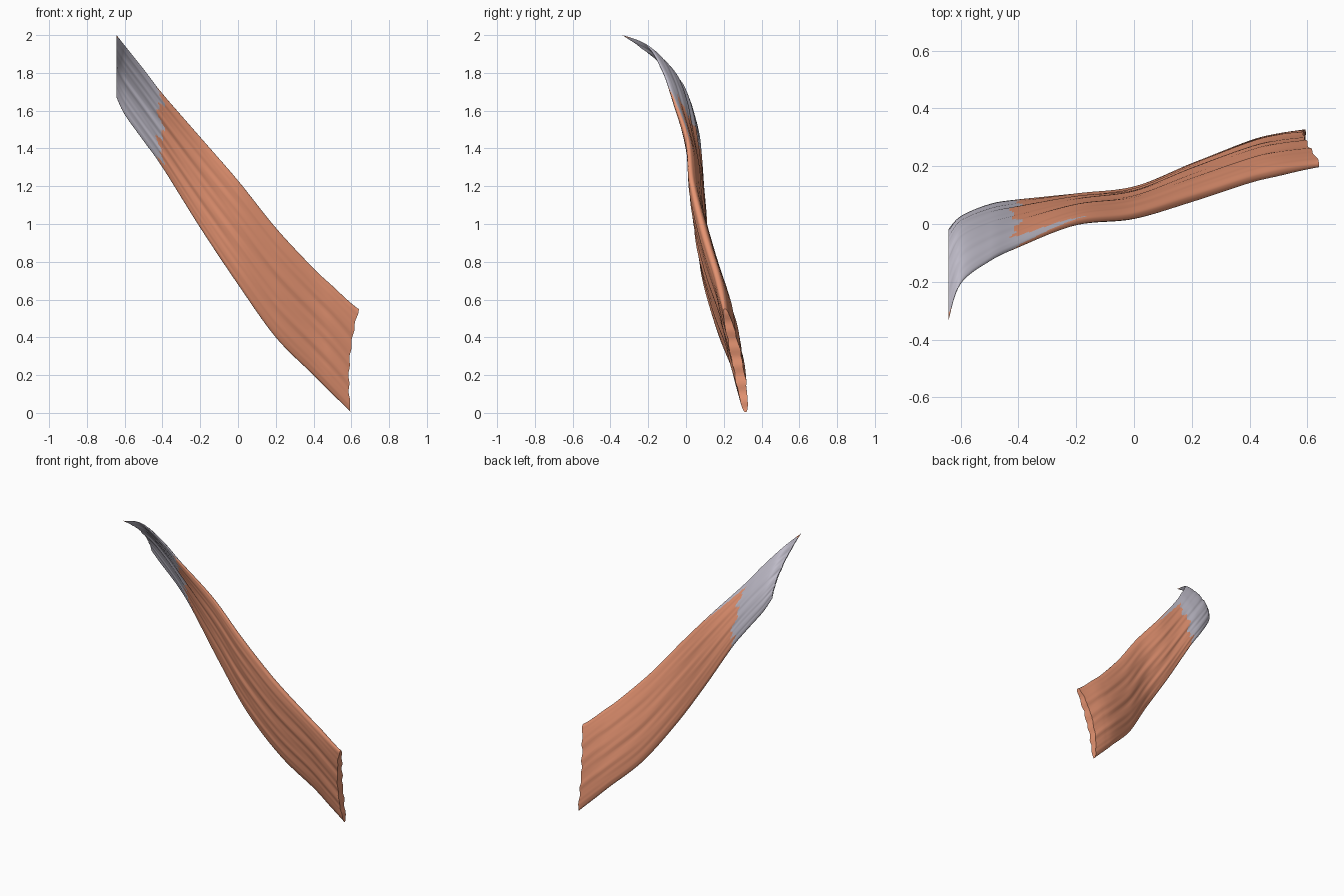
import bpy, bmesh, math

if "Cube" in bpy.data.objects:
    bpy.data.objects.remove(bpy.data.objects["Cube"])

# Slices along x: x, z upper, z lower, y upper, y lower, thickness, backward bow
STATIONS = [
    (-0.643, 2.00, 1.67, -0.335, -0.02, 0.014, 0.06),
    (-0.60, 1.945, 1.58, -0.205, 0.02, 0.035, 0.045),
    (-0.50, 1.82, 1.44, -0.125, 0.06, 0.045, 0.03),
    (-0.40, 1.69, 1.30, -0.075, 0.075, 0.05, 0.02),
    (-0.20, 1.46, 0.98, 0.005, 0.09, 0.055, 0.012),
    (0.00, 1.23, 0.68, 0.03, 0.11, 0.065, 0.01),
    (0.20, 0.98, 0.40, 0.09, 0.19, 0.075, 0.01),
    (0.40, 0.765, 0.20, 0.155, 0.27, 0.075, 0.01),
    (0.50, 0.67, 0.10, 0.18, 0.295, 0.075, 0.01),
    (0.605, 0.55, 0.005, 0.205, 0.315, 0.055, 0.01),
]
N_LEN, N_RING = 140, 112


def station(u):
    """Catmull-Rom interpolation of the slices, u from 0 to 1."""
    f = u * (len(STATIONS) - 1)
    i = min(int(f), len(STATIONS) - 2)
    t = f - i
    a, b, c, d = (STATIONS[max(0, min(len(STATIONS) - 1, i + k))] for k in (-1, 0, 1, 2))
    return [0.5 * (2*q + (r - p)*t + (2*p - 5*q + 4*r - s)*t*t + (3*q - p - 3*r + s)*t**3)
            for p, q, r, s in zip(a, b, c, d)]


def surface(u, a):
    """Point on the strap: u along the fibres, a around the section (0 = upper edge)."""
    x, zu, zl, yu, yl, t, bow = station(u)
    v = (1 - math.cos(a)) / 2
    s = math.sin(a)
    y = yu + (yl - yu) * v + bow * 4 * v * (1 - v)
    half = t / 2 * math.copysign(abs(s) ** 0.7, s)
    # long shallow fibre grooves
    groove = (math.sin(11 * a + 5 * u) + 0.8 * math.sin(19 * a - 4 * u + 2 * math.sin(6 * u))
              + 0.5 * math.sin(31 * a + 9 * u))
    half += 0.0022 * groove * s * s * math.copysign(1, s)
    # the cut lower end is concave and slightly ragged
    end = max(0, (u - 0.85) / 0.15) ** 2
    x += end * (0.035 * (1 - v) ** 2 - 0.075 * v * (1 - v) - 0.008 * v
                + 0.003 * math.sin(37 * v))
    return (x, y + half, zu + (zl - zu) * v)


def is_tendon(x, z, a):
    """Ragged muscle / tendon border, with a pointed streak along the upper edge."""
    if z > 1.986:
        return False
    border = -0.41 + 0.014 * math.sin(7 * a) + 0.012 * math.sin(17 * a + 1)
    streak = -0.16 - 0.24 * abs(a - 0.3) / 0.28
    return x < max(border, streak)


def build(name, color, tendon):
    bm = bmesh.new()
    rings = [[bm.verts.new(surface(i / N_LEN, 2 * math.pi * j / N_RING))
              for j in range(N_RING)] for i in range(N_LEN + 1)]
    for i in range(N_LEN):
        for j in range(N_RING):
            k = (j + 1) % N_RING
            quad = (rings[i][j], rings[i][k], rings[i + 1][k], rings[i + 1][j])
            c = sum((w.co for w in quad), quad[0].co * 0) / 4
            if is_tendon(c.x, c.z, 2 * math.pi * (j + 0.5) / N_RING) == tendon:
                bm.faces.new(quad)
    # end cap: bridge front and back halves of the end ring
    ring = rings[0] if tendon else rings[-1]
    for j in range(N_RING // 2):
        k = (j + 1, (N_RING - j - 1) % N_RING)
        loop = [ring[j], ring[k[0]], ring[k[1]], ring[-j % N_RING]]
        loop = list(dict.fromkeys(loop))
        if len(loop) > 2:
            bm.faces.new(loop if tendon is False else loop[::-1])
    bmesh.ops.delete(bm, geom=[w for w in bm.verts if not w.link_faces], context='VERTS')
    bmesh.ops.recalc_face_normals(bm, faces=bm.faces)
    # make sure the open shell faces outwards: back side looks towards +y
    back = max(bm.faces, key=lambda f: f.calc_center_median().y)
    if back.normal.y < 0:
        bmesh.ops.reverse_faces(bm, faces=bm.faces)
    mesh = bpy.data.meshes.new(name)
    bm.to_mesh(mesh)
    bm.free()
    ob = bpy.data.objects.new(name, mesh)
    bpy.context.collection.objects.link(ob)
    mat = bpy.data.materials.new(name + "_color")
    mat.diffuse_color = color
    mat.use_nodes = True
    mat.node_tree.nodes["Principled BSDF"].inputs["Base Color"].default_value = mat.diffuse_color
    mesh.materials.append(mat)
    bpy.ops.object.select_all(action='DESELECT')
    ob.select_set(True)
    bpy.context.view_layer.objects.active = ob
    bpy.ops.object.shade_smooth_by_angle(angle=math.radians(50))


# Fleshy strap and its thin upper tendon sheet
build("muscle_belly", (0.80, 0.30, 0.17, 1), False)
build("tendon", (0.52, 0.50, 0.58, 1), True)
